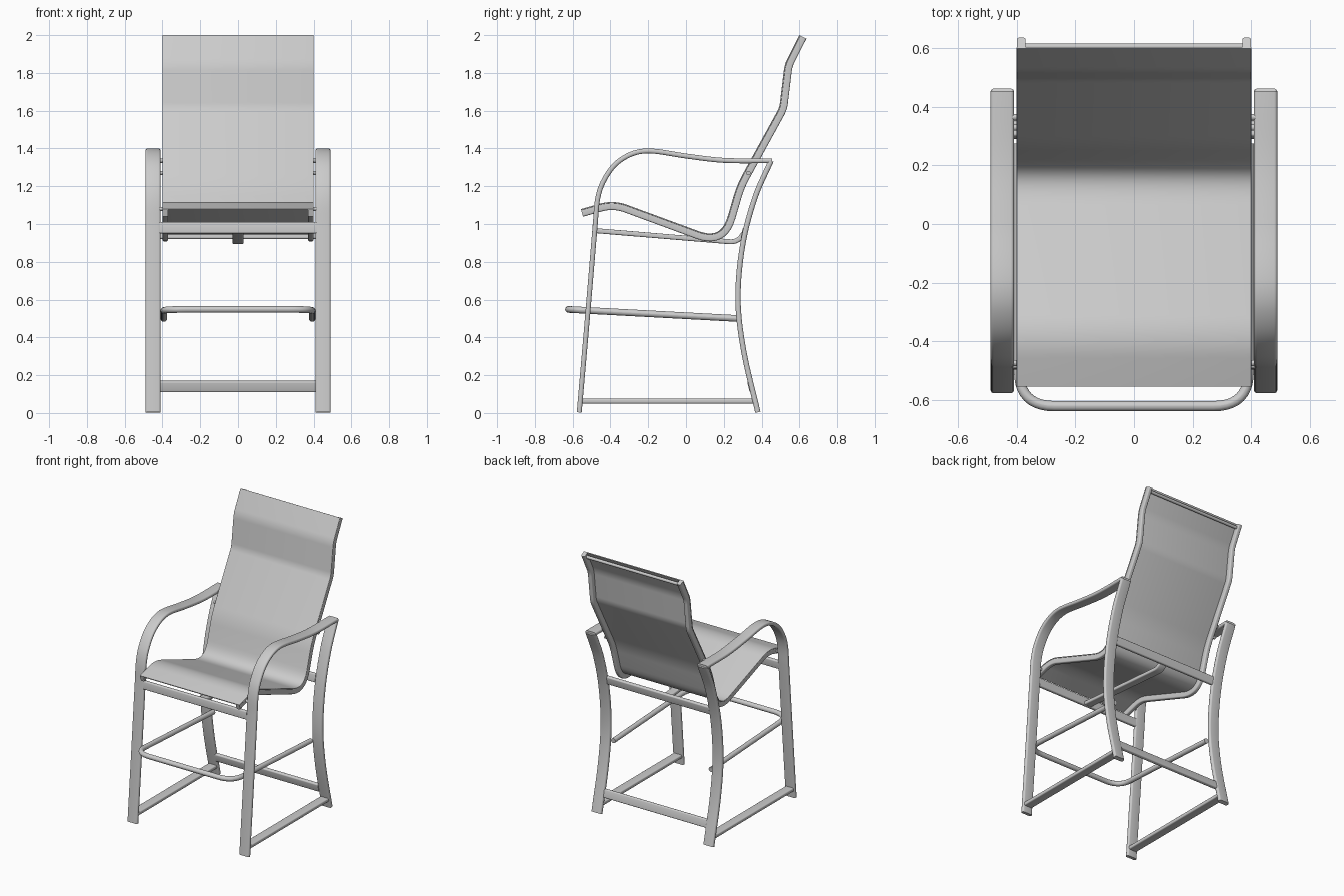
import bpy, math
from mathutils import Vector

cube = bpy.data.objects.get("Cube")
if cube:
    bpy.data.objects.remove(cube, do_unlink=True)

grey = bpy.data.materials.new("light grey")
grey.use_nodes = True
grey.diffuse_color = (0.6, 0.6, 0.6, 1)
grey.node_tree.nodes["Principled BSDF"].inputs["Base Color"].default_value = (0.6, 0.6, 0.6, 1)

X = Vector((1, 0, 0))


def at_x(x, points):
    """Turn (y, z) pairs into points on a side plane."""
    return [Vector((x, y, z)) for y, z in points]


def smooth_path(points, steps=8):
    """Flowing curve through every point."""
    last = len(points) - 1
    slopes = []
    for i in range(last + 1):
        a, b, c = points[max(i - 1, 0)], points[i], points[min(i + 1, last)]
        slopes.append((c - a) / ((b - a).length + (c - b).length))
    path = []
    for i in range(last):
        a, b = points[i], points[i + 1]
        d = (b - a).length
        for k in range(steps):
            t = k / steps
            path.append(a * (2*t**3 - 3*t**2 + 1) + b * (3*t**2 - 2*t**3)
                        + slopes[i] * d * (t**3 - 2*t**2 + t) + slopes[i + 1] * d * (t**3 - t**2))
    return path + [points[-1]]


def rounded_path(points, cuts, steps=10):
    """Straight runs with each inner corner rounded by its own cut length."""
    path = [points[0]]
    for a, b, c, cut in zip(points, points[1:], points[2:], cuts):
        p = b + (a - b).normalized() * cut
        q = b + (c - b).normalized() * cut
        for k in range(steps + 1):
            t = k / steps
            path.append(p * (1 - t)**2 + b * 2 * t * (1 - t) + q * t**2)
    return path + [points[-1]]


def sweep(name, path, side, width, thick, radius, offset=0.0):
    """Sweep a rounded rectangle: width along side, thickness across it."""
    section = []
    for q, (sx, sy) in enumerate([(1, 1), (-1, 1), (-1, -1), (1, -1)]):
        for k in range(5):
            a = (q + k / 4) * math.pi / 2
            section.append((sx * (width / 2 - radius) + radius * math.cos(a),
                            sy * (thick / 2 - radius) + radius * math.sin(a) + offset))
    n = len(section)
    verts, faces = [], []
    for i, p in enumerate(path):
        before = (p - path[i - 1]).normalized() if i else None
        after = (path[i + 1] - p).normalized() if i < len(path) - 1 else None
        tangent = ((before or after) + (after or before)).normalized()
        up = side.cross(tangent).normalized()
        verts += [p + side * u + up * v for u, v in section]
        if i:
            for k in range(n):
                m = (k + 1) % n
                lo, hi = (i - 1) * n, i * n
                faces.append((lo + k, lo + m, hi + m, hi + k))
    faces += [tuple(reversed(range(n))), tuple(range(len(verts) - n, len(verts)))]
    mesh = bpy.data.meshes.new(name)
    mesh.from_pydata(verts, [], faces)
    mesh.materials.append(grey)
    obj = bpy.data.objects.new(name, mesh)
    bpy.context.collection.objects.link(obj)
    bpy.ops.object.select_all(action='DESELECT')
    obj.select_set(True)
    bpy.context.view_layer.objects.active = obj
    bpy.ops.object.mode_set(mode='EDIT')
    bpy.ops.mesh.select_all(action='SELECT')
    bpy.ops.mesh.normals_make_consistent(inside=False)
    bpy.ops.object.mode_set(mode='OBJECT')
    bpy.ops.object.shade_smooth_by_angle(angle=math.radians(35))
    return obj


def crossbar(name, y, z, half, side, width, thick, radius):
    return sweep(name, [Vector((-half, y, z)), Vector((half, y, z))],
                 Vector(side).normalized(), width, thick, radius)


# Side profiles as (y, z)
arm_profile = [(-0.565, 0.003), (-0.522, 0.5), (-0.48, 1.0), (-0.468, 1.13), (-0.44, 1.22),
               (-0.375, 1.315), (-0.285, 1.372), (-0.19, 1.387), (0, 1.36), (0.2, 1.337), (0.455, 1.335)]
back_leg_profile = [(0.45, 1.335), (0.365, 1.14), (0.3, 0.89), (0.275, 0.6), (0.305, 0.33), (0.38, 0.004)]
rail_profile = [(-0.55, 1.058), (-0.385, 1.105), (0.2, 0.89), (0.29, 1.2),
                (0.515, 1.61), (0.543, 1.84), (0.619, 1.99)]
rail_cuts = [0.07, 0.15, 0.06, 0.03, 0.03]

# Side frames, runners and sling rails
for label, s in (("left", 1), ("right", -1)):
    sweep(label + "_front_leg_and_arm", smooth_path(at_x(s * 0.45, arm_profile)), X, 0.08, 0.026, 0.011)
    sweep(label + "_back_leg", smooth_path(at_x(s * 0.45, back_leg_profile)), X, 0.08, 0.028, 0.011)
    sweep(label + "_floor_runner", at_x(s * 0.45, [(-0.558, 0.063), (0.36, 0.063)]), X, 0.066, 0.026, 0.008)
    sweep(label + "_sling_rail", rounded_path(at_x(s * 0.385, rail_profile), rail_cuts), X, 0.03, 0.04, 0.008)
    # Spacers joining the rail to the frame
    for y, z in ((-0.475, 1.08), (0.365, 1.335), (0.33, 1.27)):
        sweep(label + "_spacer", [Vector((s * 0.39, y, z)), Vector((s * 0.42, y, z))],
              Vector((0, 0, 1)), 0.022, 0.022, 0.0109)

# Fabric sling lying on the rails
sweep("sling", rounded_path(at_x(0, rail_profile), rail_cuts), X, 0.802, 0.006, 0.002, offset=0.019)

# Bars across the frame
crossbar("front_seat_bar", -0.482, 0.98, 0.415, (0, 0.08, 1), 0.06, 0.026, 0.008)
crossbar("rear_seat_bar", 0.308, 0.95, 0.415, (0, 0.2, 1), 0.06, 0.026, 0.008)
crossbar("rear_stretcher", 0.343, 0.14, 0.415, (0, -0.24, 1), 0.06, 0.026, 0.008)
crossbar("top_sling_bar", 0.606, 1.968, 0.375, (0, 0.46, 0.88), 0.022, 0.022, 0.0109)

# Centre support under the seat
sweep("centre_seat_support", rounded_path(
    at_x(0, [(-0.48, 0.965), (0.27, 0.903), (0.305, 0.95)]), [0.04]), X, 0.06, 0.026, 0.008)

# Footrest hoop
w, front, back = 0.3925, Vector((0, -0.622, 0.548)), Vector((0, 0.275, 0.5))
hoop = [back + X * w, front + X * w, front - X * w, back - X * w]
sweep("footrest", rounded_path(hoop, [0.12, 0.12]), X.cross(back - front).normalized(), 0.035, 0.035, 0.0174)
